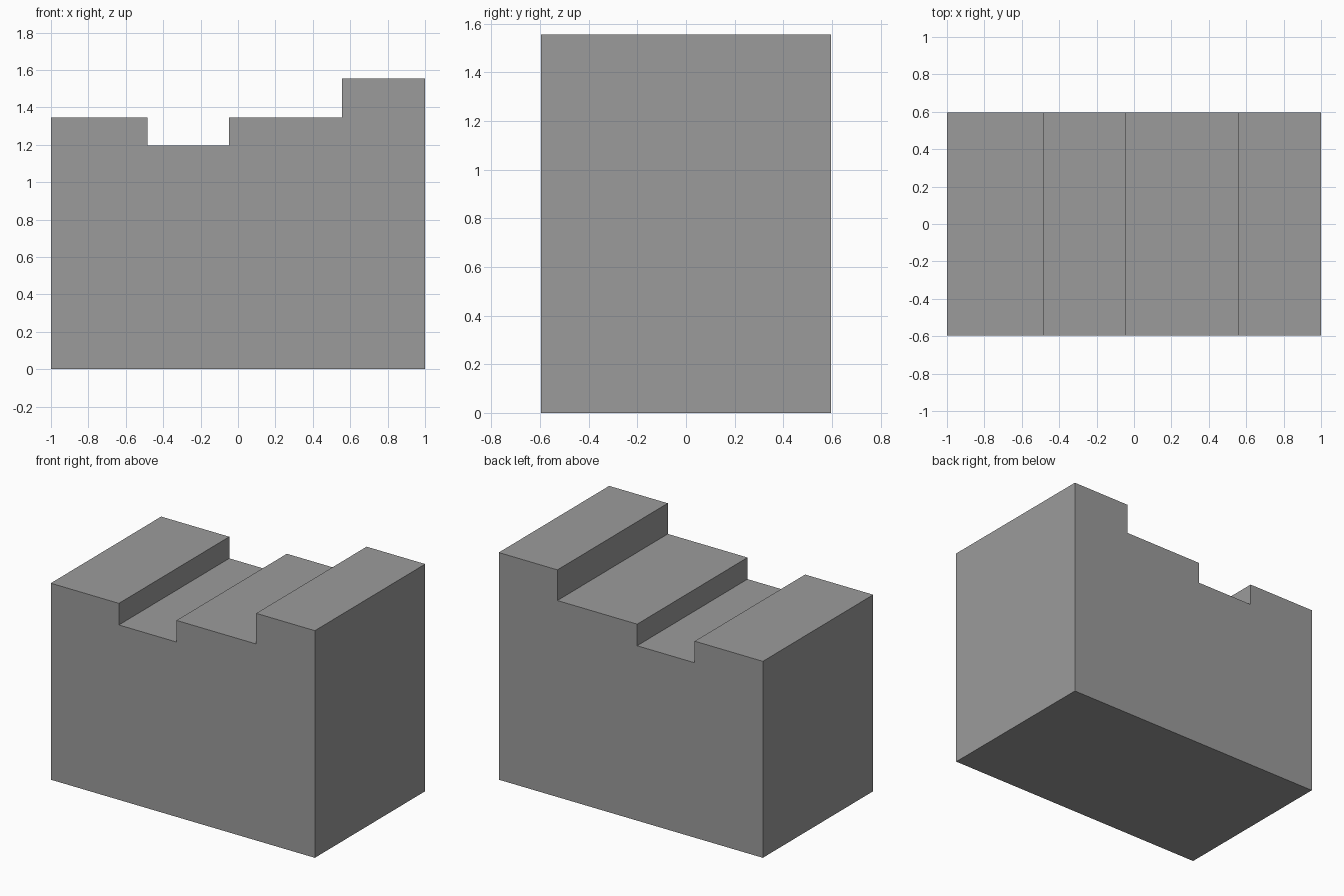
import bpy
import bmesh

default = bpy.data.objects.get("Cube")
if default:
    bpy.data.objects.remove(default, do_unlink=True)

# Plain grey material
grey = bpy.data.materials.new("mid grey")
grey.use_nodes = True
colour = (0.33, 0.33, 0.33, 1)
grey.diffuse_color = colour
grey.node_tree.nodes["Principled BSDF"].inputs["Base Color"].default_value = colour

# Stepped side profile (x, z): left shelf, groove, middle shelf, tall end
HALF_DEPTH = 0.597
edges = [-1, -0.484, -0.048, 0.556, 1]
heights = [1.345, 1.197, 1.345, 1.555]
profile = [(edges[0], 0)]
for x0, x1, z in zip(edges, edges[1:], heights):
    profile += [(x0, z), (x1, z)]
profile.append((edges[-1], 0))

# Extrude the profile from front to back into one solid block
bm = bmesh.new()
face = bm.faces.new([bm.verts.new((x, -HALF_DEPTH, z)) for x, z in profile])
extruded = bmesh.ops.extrude_face_region(bm, geom=[face], use_keep_orig=True)
moved = [g for g in extruded["geom"] if isinstance(g, bmesh.types.BMVert)]
bmesh.ops.translate(bm, verts=moved, vec=(0, 2 * HALF_DEPTH, 0))
bmesh.ops.recalc_face_normals(bm, faces=bm.faces)

mesh = bpy.data.meshes.new("stepped_block")
bm.to_mesh(mesh)
bm.free()
mesh.materials.append(grey)
block = bpy.data.objects.new("stepped_block", mesh)
bpy.context.collection.objects.link(block)
